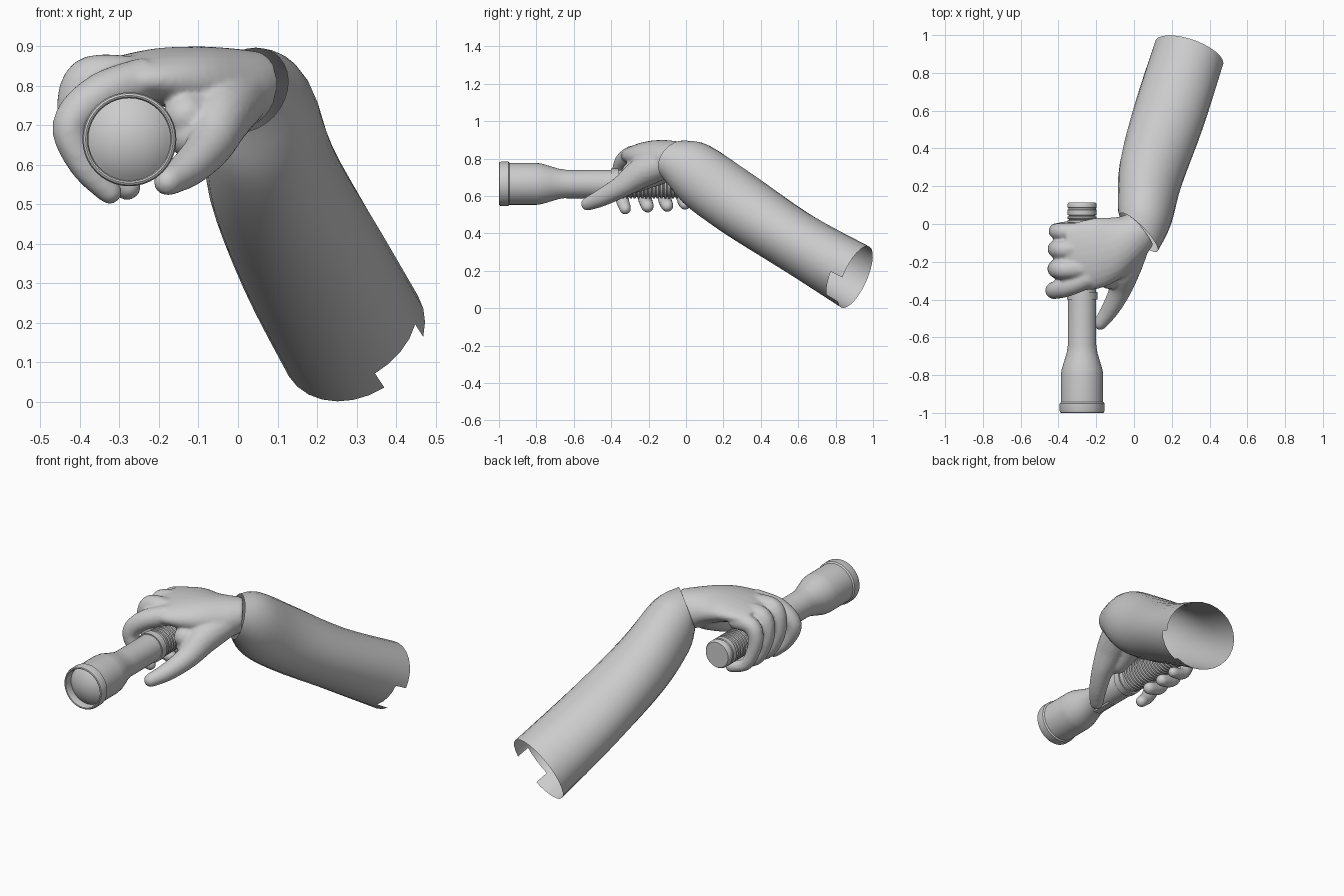
import bpy, bmesh, math
from mathutils import Vector

cube = bpy.data.objects.get("Cube")
if cube:
    bpy.data.objects.remove(cube)

grey = bpy.data.materials.new("plain_grey")
grey.use_nodes = True
grey.diffuse_color = (0.6, 0.6, 0.6, 1)
grey.node_tree.nodes["Principled BSDF"].inputs["Base Color"].default_value = (0.6, 0.6, 0.6, 1)


def finish(name, bm, angle=40):
    bmesh.ops.recalc_face_normals(bm, faces=bm.faces)
    mesh = bpy.data.meshes.new(name)
    bm.to_mesh(mesh)
    bm.free()
    mesh.materials.append(grey)
    ob = bpy.data.objects.new(name, mesh)
    bpy.context.collection.objects.link(ob)
    bpy.ops.object.select_all(action="DESELECT")
    ob.select_set(True)
    bpy.context.view_layer.objects.active = ob
    bpy.ops.object.shade_smooth_by_angle(angle=math.radians(angle))
    return ob


def spline(keys, steps):
    """Smooth curve through keys, each a tuple of Vectors."""
    out = []
    for i in range(len(keys) - 1):
        four = [keys[max(i - 1, 0)], keys[i], keys[i + 1], keys[min(i + 2, len(keys) - 1)]]
        for s in range(steps):
            t = s / steps
            out.append(tuple(
                0.5 * (2 * b + (c - a) * t + (2 * a - 5 * b + 4 * c - d) * t * t
                       + (3 * b - a - 3 * c + d) * t ** 3)
                for a, b, c, d in zip(*four)))
    return out + [keys[-1]]


def loft(bm, rings, sides=24, caps=True):
    """Skin elliptical rings given as (centre, half axis, half axis)."""
    loops = []
    for c, u, v in rings:
        loops.append([bm.verts.new(c + u * math.cos(a) + v * math.sin(a))
                      for a in (math.tau * k / sides for k in range(sides))])
    rows = []
    for p, q in zip(loops, loops[1:]):
        rows.append([bm.faces.new((p[k], p[(k + 1) % sides], q[(k + 1) % sides], q[k]))
                     for k in range(sides)])
    if caps:
        bm.faces.new(loops[0])
        bm.faces.new(loops[-1])
    return rows


def ring_keys(table):
    return [(Vector(c), Vector(u), Vector(v)) for c, u, v in table]


def digit(bm, points):
    """Rounded finger through points of (x, y, z, radius)."""
    path = spline([(Vector(p),) for p in points], 6)
    path = [p[0] for p in path]
    rings = []
    for i, p in enumerate(path):
        t = (path[min(i + 1, len(path) - 1)] - path[max(i - 1, 0)]).xyz.normalized()
        u = t.cross(Vector((0, 1, 0.3))).normalized()
        rings.append((p.xyz, u * p.w, t.cross(u) * p.w))
    c, u, v = rings[-1]
    for a in (25, 50, 70, 83):
        a = math.radians(a)
        rings.append((c + t * u.length * math.sin(a), u * math.cos(a), v * math.cos(a)))
    loft(bm, rings, 16)


def lathe(name, profile, sides=40):
    """Turn (y, radius) points about the torch axis."""
    bm = bmesh.new()
    loft(bm, [(Vector((-0.275, y, 0.665)), Vector((r, 0, 0)), Vector((0, 0, r)))
              for y, r in profile], sides)
    return finish(name, bm, 35)


# Sleeve: open tube from the wrist to a torn rear edge
bm = bmesh.new()
rows = loft(bm, spline(ring_keys([
    ((0.025, -0.045, 0.79), (0.10, -0.10, 0), (0.02, 0.03, 0.107)),
    ((0.055, 0.055, 0.717), (0.14, -0.06, 0), (0.02, 0.06, 0.155)),
    ((0.09, 0.27, 0.565), (0.165, -0.05, 0.02), (0, 0.09, 0.148)),
    ((0.187, 0.58, 0.36), (0.18, -0.05, 0.045), (-0.015, 0.09, 0.138)),
    ((0.292, 0.905, 0.167), (0.177, -0.035, 0.07), (-0.04, 0.087, 0.15)),
]), 4), 28, caps=False)
bmesh.ops.delete(bm, geom=rows[-1][22:26], context="FACES")
finish("sleeve", bm, 60)

# Hand: palm, four curled fingers and thumb fused into one skin
bm = bmesh.new()
loft(bm, spline(ring_keys([
    ((0.04, -0.025, 0.795), (0.062, -0.083, 0), (0.01, 0, 0.092)),
    ((-0.01, -0.07, 0.792), (0.06, -0.11, 0), (0, 0, 0.103)),
    ((-0.10, -0.13, 0.81), (0.02, -0.165, 0), (0, 0, 0.09)),
    ((-0.22, -0.16, 0.825), (0, -0.19, -0.01), (0, 0, 0.068)),
    ((-0.36, -0.17, 0.815), (0, -0.165, -0.015), (0, 0, 0.045)),
]), 5))
digit(bm, [(-0.23, -0.28, 0.82, 0.055), (-0.35, -0.332, 0.78, 0.052), (-0.425, -0.352, 0.70, 0.046),
           (-0.39, -0.345, 0.60, 0.038), (-0.325, -0.325, 0.532, 0.032)])
for y, drop, r in ((-0.235, 0, 0.052), (-0.13, 0.005, 0.051), (-0.035, 0.02, 0.045)):
    digit(bm, [(-0.27, y, 0.825 - drop, r), (-0.385, y - 0.005, 0.818 - drop, r),
               (-0.412, y, 0.71, r * 0.87), (-0.367, y + 0.015, 0.59, r * 0.74),
               (-0.28, y + 0.03, 0.545 + drop * 0.5, r * 0.67)])
digit(bm, [(0.0, -0.12, 0.775, 0.08), (-0.045, -0.235, 0.725, 0.083), (-0.072, -0.345, 0.65, 0.06),
           (-0.125, -0.45, 0.592, 0.048), (-0.178, -0.525, 0.558, 0.037)])
# Web between thumb and palm
digit(bm, [(-0.03, -0.16, 0.76, 0.08), (-0.09, -0.22, 0.735, 0.078), (-0.13, -0.285, 0.725, 0.06)])
digit(bm, [(-0.06, -0.08, 0.76, 0.075), (-0.11, -0.17, 0.72, 0.07), (-0.12, -0.28, 0.675, 0.06)])
hand = finish("hand", bm, 180)
skin = hand.modifiers.new("fuse", "REMESH")
skin.mode = "VOXEL"
skin.voxel_size = 0.009
skin.use_smooth_shade = True
soft = hand.modifiers.new("soften", "SMOOTH")
soft.factor = 0.5
soft.iterations = 6

# Torch: head bell, rim, barrel and collar
lathe("torch_body", [
    (-0.95, 0.112), (-0.80, 0.112), (-0.77, 0.108), (-0.72, 0.093), (-0.68, 0.081),
    (-0.64, 0.075), (-0.40, 0.075), (-0.40, 0.081), (-0.36, 0.081), (-0.36, 0.074), (-0.34, 0.074)])
lathe("torch_rim", [
    (-0.953, 0.104), (-0.99, 0.104), (-0.998, 0.107), (-1.0, 0.111), (-0.997, 0.116),
    (-0.988, 0.119), (-0.95, 0.119), (-0.943, 0.112)])
# Lens: shallow spherical dome
lathe("torch_lens", [(-0.995 + 0.155 * (1 - math.cos(a)), 0.155 * math.sin(a) + 0.0005)
                     for a in (math.radians(42.2) * k / 8 for k in range(9))])

# Ribbed grip and tail cap
ribs = []
for i in range(20):
    y = -0.345 + i * 0.0205
    ribs += [(y, 0.069), (y + 0.004, 0.077), (y + 0.014, 0.077), (y + 0.018, 0.069)]
lathe("torch_grip", ribs)
lathe("tail_cap", [(0.05, 0.07), (0.055, 0.077), (0.075, 0.077), (0.078, 0.073), (0.084, 0.073),
                   (0.087, 0.077), (0.105, 0.077), (0.115, 0.07)])

# Slide switch under the barrel
bm = bmesh.new()
bmesh.ops.create_cube(bm, size=1)
bmesh.ops.scale(bm, vec=(0.035, 0.12, 0.02), verts=bm.verts)
bmesh.ops.translate(bm, vec=(-0.275, -0.58, 0.593), verts=bm.verts)
finish("switch", bm)
